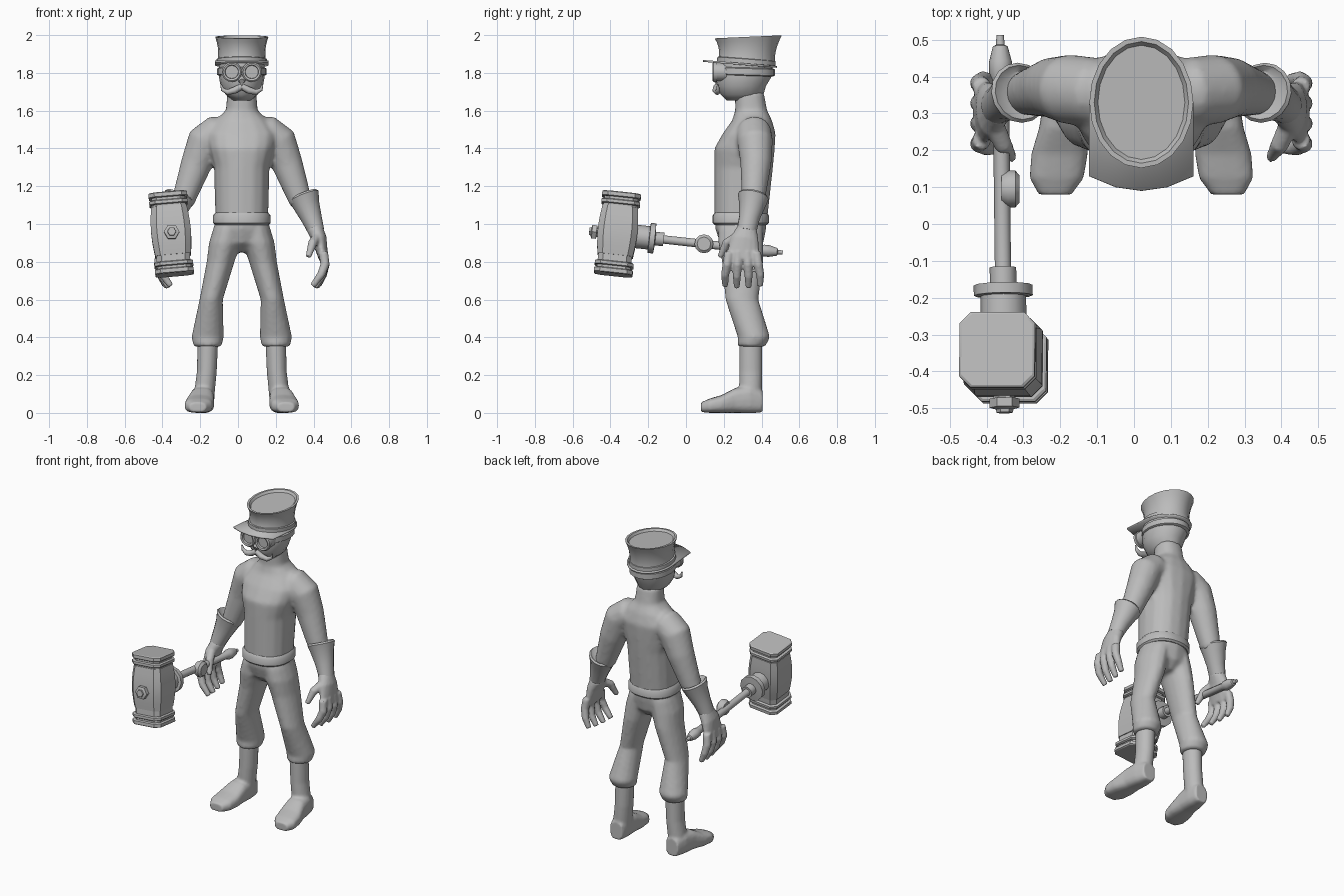
import bpy, bmesh, math
from mathutils import Vector

if "Cube" in bpy.data.objects:
    bpy.data.objects.remove(bpy.data.objects["Cube"])

grey = bpy.data.materials.new("plain grey")
grey.use_nodes = True
grey.diffuse_color = (.5, .5, .5, 1)
grey.node_tree.nodes["Principled BSDF"].inputs["Base Color"].default_value = grey.diffuse_color

X, Y, Z = Vector((1, 0, 0)), Vector((0, 1, 0)), Vector((0, 0, 1))
MIDDLE = .02
SIDES = {"left": 1, "right": -1}


def make_ring(bm, tangent, reference, count, power, turn, x, y, z, wide, deep=None, slope=0):
    """One rounded cross-section; a higher power makes it squarer."""
    deep = wide if deep is None else deep
    up = (reference - tangent * reference.dot(tangent)).normalized()
    across = up.cross(tangent)
    ring = []
    for k in range(count):
        angle = math.tau * (k + turn) / count
        c, s = math.cos(angle), math.sin(angle)
        c = math.copysign(abs(c) ** (2 / power), c) * wide
        s = math.copysign(abs(s) ** (2 / power), s) * deep
        ring.append(bm.verts.new(Vector((x, y, z)) + across * c + (up + tangent * slope) * s))
    return ring


def loft(bm, rows, axis=None, reference=Y, count=16, power=2, turn=0):
    """Skin a row of cross-sections, following the path unless an axis is given."""
    points = [Vector(row[:3]) for row in rows]
    rings = []
    for i, row in enumerate(rows):
        tangent = axis or points[min(i + 1, len(rows) - 1)] - points[max(i - 1, 0)]
        rings.append(make_ring(bm, tangent.normalized(), reference, count, power, turn, *row))
    for lower, upper in zip(rings, rings[1:]):
        for k in range(count):
            following = (k + 1) % count
            bm.faces.new((lower[k], lower[following], upper[following], upper[k]))
    bm.faces.new(rings[0][::-1])
    bm.faces.new(rings[-1])


def flip(rows, side):
    return [(side * x, *rest) for x, *rest in rows]


def central(*rows):
    """Sections on the centre plane, listed as height, y, width, depth, slope."""
    return [(0, y, z, *size) for z, y, *size in rows]


def finish(name, bm, x=MIDDLE, voxel=0, smooth=4, angle=40):
    bmesh.ops.recalc_face_normals(bm, faces=bm.faces)
    mesh = bpy.data.meshes.new(name)
    bm.to_mesh(mesh)
    bm.free()
    mesh.materials.append(grey)
    part = bpy.data.objects.new(name, mesh)
    part.location.x = x
    bpy.context.collection.objects.link(part)
    if voxel:
        fuse = part.modifiers.new("fuse", 'REMESH')
        fuse.mode, fuse.voxel_size, fuse.use_smooth_shade = 'VOXEL', voxel, True
        soften = part.modifiers.new("soften", 'SMOOTH')
        soften.factor, soften.iterations = .5, smooth
    bpy.ops.object.select_all(action='DESELECT')
    part.select_set(True)
    bpy.context.view_layer.objects.active = part
    bpy.ops.object.shade_smooth_by_angle(angle=math.radians(angle))
    return part


def single(name, rows, x=MIDDLE, angle=40, **options):
    bm = bmesh.new()
    loft(bm, rows, **options)
    finish(name, bm, x, angle=angle)


# Torso, neck and sleeves
bm = bmesh.new()
loft(bm, central((1.02, .29, .14, .14), (1.3, .305, .147, .156), (1.4, .31, .175, .16),
                 (1.48, .335, .19, .14), (1.55, .35, .14, .105), (1.6, .345, .085),
                 (1.7, .335, .077)), axis=Z, power=2.3)
arm = [(.08, .35, 1.48, .085), (.14, .36, 1.48, .094), (.195, .365, 1.44, .095),
       (.24, .37, 1.32, .083), (.315, .355, 1.11, .06)]
for side in SIDES.values():
    loft(bm, flip(arm, side))
finish("shirt_and_neck", bm, voxel=.012, smooth=6)

# Trousers
bm = bmesh.new()
loft(bm, central((1.03, .29, .14), (.97, .29, .15, .134), (.9, .295, .13, .115),
                 (.85, .3, .06)), axis=Z)
leg = [(.07, .29, .98, .08, .12), (.09, .29, .9, .084, .12), (.112, .3, .8, .074, .11),
       (.162, .296, .6, .062, .088), (.181, .36, .4, .086), (.181, .345, .35, .074)]
for side in SIDES.values():
    loft(bm, flip(leg, side), axis=-Z)
finish("trousers", bm, voxel=.012)

# Belt
single("belt", central((.995, .29, .142, .138), (1.005, .29, .152, .149),
                       (1.045, .29, .152, .149), (1.06, .29, .14, .138)),
       axis=Z, count=24, power=2.3)

# Boots
shaft = [(.18, .343, .37, .055, .062), (.185, .343, .22, .053, .062), (.205, .34, .04, .056, .06)]
foot = [(.2, .405, .06, .045, .058), (.205, .34, .072, .06, .074), (.212, .26, .066, .066),
        (.222, .19, .047, .077, .048), (.23, .125, .038, .074, .038), (.234, .08, .03, .045, .026)]
for word, side in SIDES.items():
    bm = bmesh.new()
    loft(bm, flip(shaft, side), axis=-Z)
    loft(bm, flip(foot, side), axis=-Y, reference=Z, power=2.8)
    finish(word + "_boot", bm, voxel=.009, smooth=3)

# Gloves: flared cuff, palm, thumb and four curled fingers
cuff = [(.32, .357, 1.135, .06), (.327, .357, 1.155, .075), (.33, .356, 1.145, .083),
        (.343, .35, 1.1, .07), (.37, .335, 1.03, .055), (.395, .32, .96, .043, .052)]
palm = [(.385, .325, .98, .044, .052), (.41, .31, .92, .04, .075), (.434, .3, .81, .024, .09)]
thumb = [(.4, .27, .93, .028), (.375, .215, .9, .025), (.352, .18, .825, .015)]
for word, side in SIDES.items():
    single(word + "_cuff", flip(cuff, side), axis=Vector((side * .4, -.2, -1)))
    bm = bmesh.new()
    loft(bm, flip(palm, side))
    loft(bm, flip(thumb, side), count=10)
    for place in (-1.5, -.5, .5, 1.5):
        y, fan, curl = .3 + .048 * place, .014 * place, .03 - .01 * place
        short = .008 * abs(place)
        finger = [(.432, y, .85, .026), (.441, y + fan / 2, .785, .025),
                  (.435 - curl / 3, y + fan, .72 + short, .022),
                  (.42 - curl, y + fan, .66 + short, .016)]
        loft(bm, flip(finger, side), count=10)
    finish(word + "_hand", bm, voxel=.007, smooth=3)

# Head and nose
bm = bmesh.new()
loft(bm, central((1.655, .3, .05, .085), (1.685, .297, .085, .113), (1.73, .293, .112, .13),
                 (1.78, .305, .121, .148), (1.88, .315, .122, .15)), axis=Z)
loft(bm, central((1.775, .2, .014), (1.765, .165, .022), (1.755, .148, .014)),
     reference=Z, count=10)
finish("head", bm, angle=60)

# Moustache
bm = bmesh.new()
whisker = [(0, .162, 1.728, .016), (.038, .158, 1.708, .018), (.075, .166, 1.698, .015),
           (.102, .17, 1.712, .01), (.11, .168, 1.74, .004)]
for side in SIDES.values():
    loft(bm, flip(whisker, side), count=10)
finish("moustache", bm, angle=60)

# Goggles with raised rims, nose bridge and strap
bm = bmesh.new()
eyepiece = ((.215, .048), (.165, .048), (.163, .053), (.146, .053), (.14, .046),
            (.143, .036), (.156, .034))
for side in SIDES.values():
    loft(bm, [(side * .053, y, 1.805, radius) for y, radius in eyepiece],
         axis=-Y, reference=Z, count=20)
loft(bm, [(side * .02, .155, 1.81, .01) for side in SIDES.values()], reference=Z, count=8)
finish("goggles", bm)
strap = [(0, .312, z, .121 + swell, .149 + swell, -.03)
         for z, swell in ((1.785, 0), (1.79, .009), (1.823, .009), (1.828, 0))]
single("goggle_strap", strap, axis=Z, count=24)

# Cap crown: waisted wall, flared dished top and a band at the base
crown = []
for step in range(7):
    t = step / 6
    crown.append((0, .32 + .01 * t, 1.85 + .141 * t, .13 - .03 * t + .041 * t * t,
                  .152 - .03 * t + .056 * t * t, -.08 + .125 * t))
for drop, inset in ((0, .013), (.014, .023)):
    crown.append((0, .33, 1.991 - drop, .141 - inset, .178 - inset, .045))
single("cap_crown", crown, axis=Z, count=20)
band = [(0, .32, z, .125 + swell, .145 + swell, -.075)
        for z, swell in ((1.848, 0), (1.85, .009), (1.873, .009), (1.876, 0))]
single("cap_band", band, axis=Z, count=20)

# Cap brim with a squared peak
bm = bmesh.new()
outline = [(.142 * math.cos(math.pi * k / 12), .32 + .162 * math.sin(math.pi * k / 12))
           for k in range(13)]
outline += [(-.142, .13), (-.07, .1), (0, .09), (.07, .1), (.142, .13)]
bm.faces.new([bm.verts.new((x, y, 1.845 - .08 * (y - .32))) for x, y in outline])
thickness = finish("cap_brim", bm).modifiers.new("thickness", 'SOLIDIFY')
thickness.thickness, thickness.offset = .01, 0

# Hammer head: chamfered core, bulging body and two matching bands at each end
top, bottom = Vector((-.372, -.34, 1.163)), Vector((-.335, -.386, .732))
bm = bmesh.new()


def block(sections):
    rows = [(*top.lerp(bottom, t), radius) for t, radius in sections]
    loft(bm, rows, axis=bottom - top, count=8, power=5, turn=.5)


block([(.02, .092), (.98, .092)])
block([(.17 + .1 * k, .097 + .012 * math.sin(math.pi * k / 6)) for k in range(7)])
for start, end in ((0, .065), (.095, .15), (.85, .905), (.935, 1)):
    block([(start, .1), (start + .01, .106), (end - .01, .106), (end, .1)])
finish("hammer_head", bm, x=0, angle=30)

# Hammer handle, collar and front nut along one sloping line
slant = Vector((-.012, 1, -.11))


def along(name, stations, **options):
    rows = [(*(Vector((-.357, 0, .905)) + slant * y), radius) for y, radius in stations]
    single(name, rows, x=0, axis=slant, reference=Z, **options)


along("hammer_handle", ((-.13, .022), (.39, .022), (.41, .031), (.44, .031), (.482, .02),
                        (.486, .012), (.512, .01)), count=12)
along("hammer_collar", ((-.3, .062), (-.196, .062), (-.194, .08), (-.166, .08),
                        (-.162, .036), (-.118, .036)), count=12, angle=35)
along("hammer_nut", ((-.512, .022), (-.503, .024), (-.498, .041), (-.474, .041),
                     (-.472, .03), (-.42, .03)), count=6, angle=20)

# Round knob on the inner side of the handle
knob = [(x, .095, .895, radius) for x, radius in
        ((-.36, .04), (-.342, .05), (-.322, .05), (-.31, .036))]
single("handle_knob", knob, x=0, axis=X, reference=Z, count=12)
